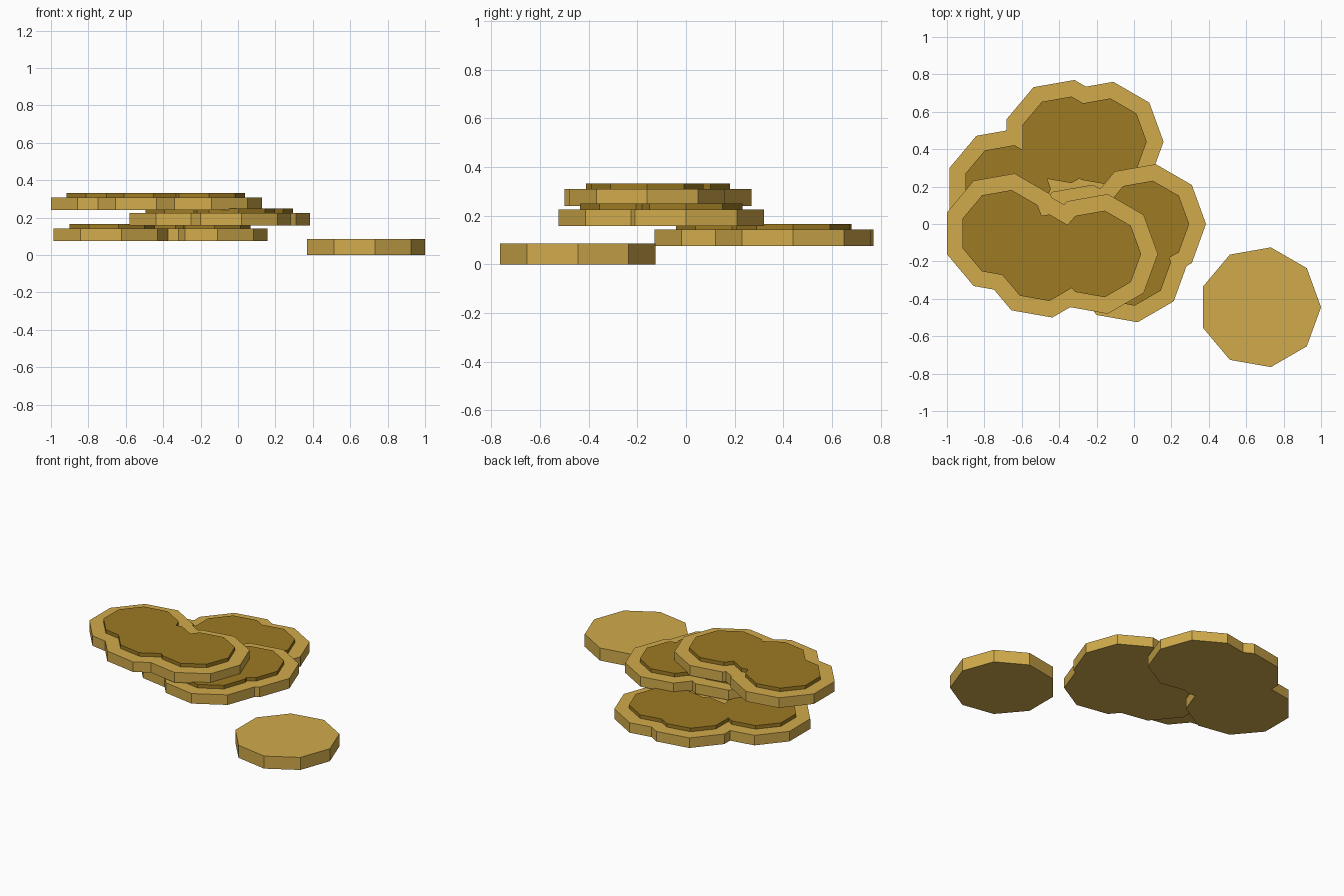
import bpy
import bmesh
from math import cos, sin, radians

cube = bpy.data.objects.get("Cube")
if cube:
    bpy.data.objects.remove(cube, do_unlink=True)

SIDES = 9
RIM_RADIUS = 0.325
INLAY_RADIUS = 0.235


def make_material(name, color):
    mat = bpy.data.materials.new(name)
    mat.use_nodes = True
    mat.diffuse_color = color
    mat.node_tree.nodes["Principled BSDF"].inputs["Base Color"].default_value = color
    return mat


gold = make_material("light_gold", (0.64, 0.41, 0.072, 1))
brown = make_material("dark_gold", (0.337, 0.195, 0.017, 1))


def prism(name, center, radius, bottom, top, mat):
    """Nine-sided flat disc with one corner pointing to +x."""
    bm = bmesh.new()
    step = 360 / SIDES
    ring = [bm.verts.new((center[0] + radius * cos(radians(i * step)),
                          center[1] + radius * sin(radians(i * step)), bottom))
            for i in range(SIDES)]
    base = bm.faces.new(ring)
    out = bmesh.ops.extrude_face_region(bm, geom=[base], use_keep_orig=True)
    for v in out["geom"]:
        if isinstance(v, bmesh.types.BMVert):
            v.co.z = top
    bmesh.ops.recalc_face_normals(bm, faces=bm.faces)
    mesh = bpy.data.meshes.new(name)
    bm.to_mesh(mesh)
    bm.free()
    mesh.materials.append(mat)
    obj = bpy.data.objects.new(name, mesh)
    bpy.context.collection.objects.link(obj)
    return obj


def fused_lobes(name, centers, radius, bottom, top, mat):
    """Merge several overlapping discs into one lobed slab."""
    body, *others = [prism(name, c, radius, bottom, top, mat) for c in centers]
    for other in others:
        mod = body.modifiers.new("union", "BOOLEAN")
        mod.operation = "UNION"
        mod.solver = "EXACT"
        mod.object = other
    graph = bpy.context.evaluated_depsgraph_get()
    mesh = bpy.data.meshes.new_from_object(body.evaluated_get(graph))
    body.modifiers.clear()
    body.data = mesh
    for other in others:
        bpy.data.objects.remove(other, do_unlink=True)
    return body


# Lone disc on the ground
prism("single_disc", (0.675, -0.445), RIM_RADIUS, 0, 0.085, gold)

# Stack of three-lobed slabs, each with a smaller dark inlay on top
slabs = {
    "lower": (0.075, [(-0.68, 0.19), (-0.375, 0.45), (-0.167, 0.44)]),
    "middle": (0.158, [(0.06, 0), (-0.037, -0.205), (-0.275, -0.11)]),
    "upper": (0.241, [(-0.695, -0.05), (-0.493, -0.18), (-0.197, -0.16)]),
}
for level, (z, centers) in slabs.items():
    fused_lobes(level + "_slab", centers, RIM_RADIUS, z, z + 0.068, gold)
    fused_lobes(level + "_inlay", centers, INLAY_RADIUS, z + 0.06, z + 0.092, brown)
